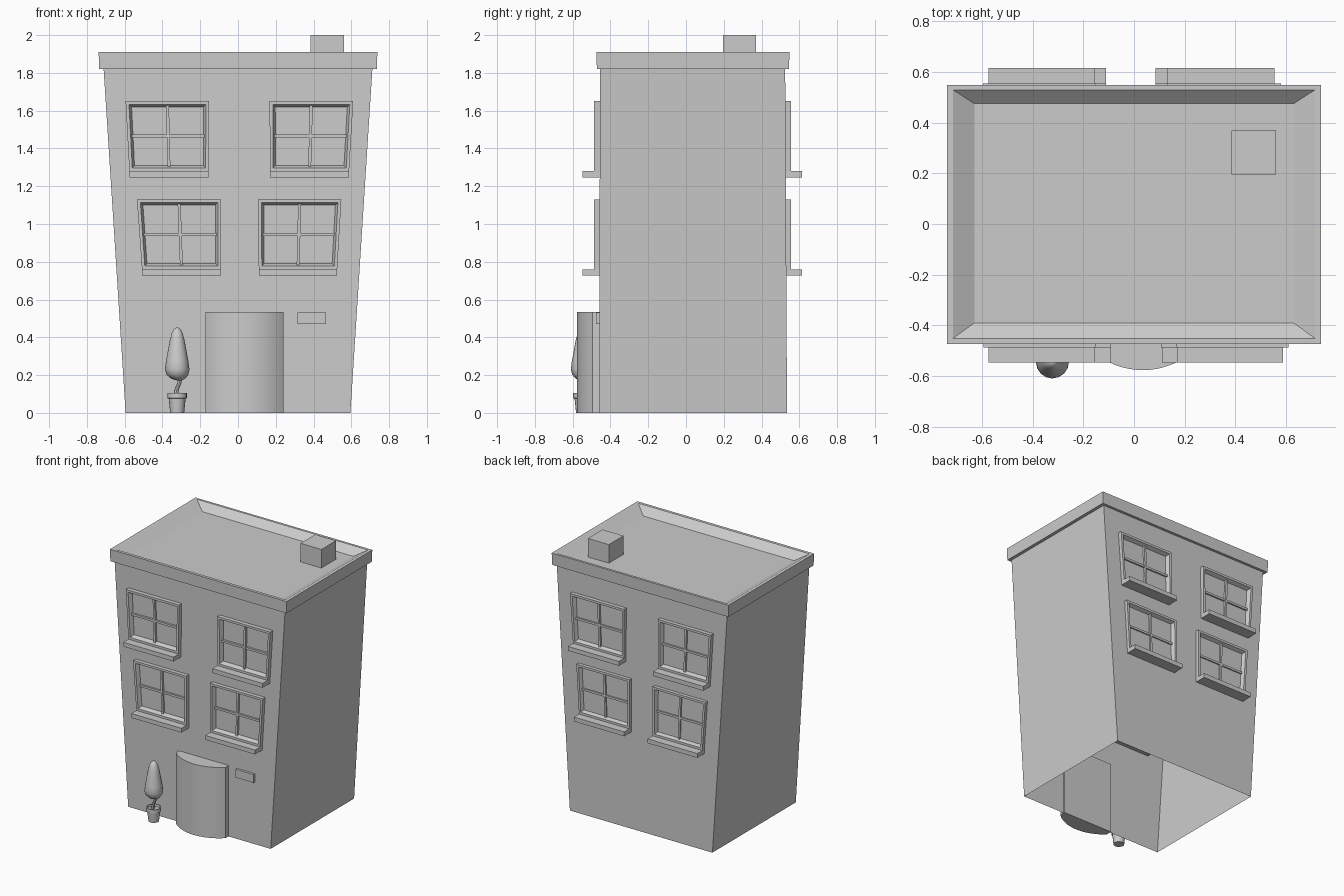
import bpy, bmesh, math
from mathutils import Vector

if "Cube" in bpy.data.objects:
    bpy.data.objects.remove(bpy.data.objects["Cube"])

grey = bpy.data.materials.new("plain_grey")
grey.use_nodes = True
COLOUR = (0.6, 0.6, 0.6, 1)
grey.diffuse_color = COLOUR
grey.node_tree.nodes["Principled BSDF"].inputs["Base Color"].default_value = COLOUR

FRONT, BACK = -0.457, 0.525


def loft(name, rings, start=True, end=True, closed=False, smooth=False):
    """Skin a list of equal-length point rings, with optional caps."""
    bm = bmesh.new()
    rows = [[bm.verts.new(p) for p in ring] for ring in rings]
    pairs = list(zip(rows, rows[1:]))
    if closed:
        pairs.append((rows[-1], rows[0]))
    n = len(rows[0])
    for a, b in pairs:
        for i in range(n):
            j = (i + 1) % n
            bm.faces.new((a[i], a[j], b[j], b[i]))
    if start and not closed:
        bm.faces.new(rows[0][::-1])
    if end and not closed:
        bm.faces.new(rows[-1])
    bmesh.ops.recalc_face_normals(bm, faces=bm.faces)
    mesh = bpy.data.meshes.new(name)
    bm.to_mesh(mesh)
    bm.free()
    mesh.materials.append(grey)
    obj = bpy.data.objects.new(name, mesh)
    bpy.context.collection.objects.link(obj)
    if smooth:
        bpy.ops.object.select_all(action='DESELECT')
        obj.select_set(True)
        bpy.context.view_layer.objects.active = obj
        bpy.ops.object.shade_smooth_by_angle(angle=math.radians(40))
    return obj


def rect(x, y0, y1, z):
    return [(-x, y0, z), (x, y0, z), (x, y1, z), (-x, y1, z)]


def box(name, x0, x1, y0, y1, z0, z1):
    return loft(name, [[(x0, y0, z), (x1, y0, z), (x1, y1, z), (x0, y1, z)]
                       for z in (z0, z1)])


def lathe(name, profile, sides=16):
    """profile: (centre x, centre y, radius, z) stations."""
    rings = [[(cx + r * math.cos(2 * math.pi * i / sides),
               cy + r * math.sin(2 * math.pi * i / sides), z)
              for i in range(sides)] for cx, cy, r, z in profile]
    return loft(name, rings, smooth=True)


# Flared walls, open underneath
loft("walls", [rect(0.595, -0.46, 0.535, 0), rect(0.712, -0.455, 0.525, 1.83)],
     start=False, end=False)

# Cornice with a sunken roof
loft("roof", [rect(0.70, -0.445, 0.515, 1.82), rect(0.735, -0.472, 0.545, 1.82),
              rect(0.738, -0.474, 0.548, 1.91), rect(0.715, -0.452, 0.53, 1.91),
              rect(0.63, -0.39, 0.475, 1.86)])
box("chimney", 0.385, 0.56, 0.195, 0.37, 1.84, 2.0)


# Windows: slanted frame, glazing bars and a sill through the wall
def window(name, side, x_top, x_bottom, z0, height=0.37):
    wall = FRONT if side < 0 else BACK

    def point(u, v, d):
        left = x_bottom[0] + (x_top[0] - x_bottom[0]) * v
        right = x_bottom[1] + (x_top[1] - x_bottom[1]) * v
        return (left + (right - left) * u, wall + side * d, z0 + height * v)

    def quad(u0, u1, v0, v1, d):
        return [point(u0, v0, d), point(u1, v0, d), point(u1, v1, d), point(u0, v1, d)]

    def inset(t, d):
        u, v = t / (x_top[1] - x_top[0]), t / height
        return quad(u, 1 - u, v, 1 - v, d)

    loft(name + "_frame", [inset(0, -0.01), inset(0, 0.03), inset(0.017, 0.03),
                           inset(0.03, 0.002), inset(0.03, -0.01)], closed=True)
    half = 0.008
    u, v = half / (x_top[1] - x_top[0]), half / height
    loft(name + "_upright_bar", [quad(0.5 - u, 0.5 + u, 0.05, 0.95, d)
                                 for d in (-0.01, 0.016)])
    loft(name + "_cross_bar", [quad(0.05, 0.95, 0.5 - v, 0.5 + v, d)
                               for d in (-0.01, 0.014)])
    ys = sorted((wall - side * 0.025, wall + side * 0.09))
    box(name + "_sill", *x_bottom, *ys, z0 - 0.033, z0)


UPPER, LOWER = 1.28, 0.76
window("front_upper_right_window", -1, (-0.595, -0.153), (-0.575, -0.155), UPPER)
window("front_upper_left_window", -1, (0.167, 0.61), (0.17, 0.588), UPPER)
window("front_lower_right_window", -1, (-0.535, -0.09), (-0.508, -0.09), LOWER)
window("front_lower_left_window", -1, (0.107, 0.547), (0.11, 0.525), LOWER)
window("back_upper_right_window", 1, (-0.597, -0.153), (-0.575, -0.155), UPPER)
window("back_upper_left_window", 1, (0.13, 0.58), (0.13, 0.555), UPPER)
window("back_lower_right_window", 1, (-0.55, -0.11), (-0.525, -0.11), LOWER)
window("back_lower_left_window", 1, (0.085, 0.527), (0.085, 0.505), LOWER)

# Bowed door block and wall plate
DOOR_X, HALF, RADIUS = 0.035, 0.207, 0.3027
swing = math.asin(HALF / RADIUS)
arc = []
for i in range(17):
    a = -swing + 2 * swing * i / 16
    arc.append((DOOR_X + RADIUS * math.sin(a), -0.577 + RADIUS * (1 - math.cos(a))))
plan = arc + [(DOOR_X + HALF, -0.45), (DOOR_X - HALF, -0.45)]
loft("door", [[(x, y, z) for x, y in plan] for z in (0, 0.535)], smooth=True)
box("wall_plate", 0.315, 0.465, -0.477, -0.45, 0.47, 0.532)

# Potted tree
PX, PY = -0.322, -0.545
lathe("pot", [(PX, PY, r, z) for r, z in
              ((0.037, 0), (0.045, 0.076), (0.052, 0.078), (0.052, 0.105),
               (0.044, 0.105), (0.042, 0.09))])
lathe("trunk", [(PX - 0.008, PY, 0.013, 0.08), (PX - 0.004, PY, 0.012, 0.12),
                (PX + 0.012, PY, 0.011, 0.16), (PX + 0.016, PY, 0.011, 0.19)], 8)
lathe("foliage", [(PX + dx, PY, r, z) for dx, r, z in
                  ((0.012, 0.006, 0.17), (0.006, 0.036, 0.18), (0.001, 0.057, 0.202),
                   (0, 0.065, 0.23), (0, 0.059, 0.275), (0, 0.049, 0.33),
                   (0, 0.039, 0.385), (0, 0.028, 0.425), (0, 0.014, 0.447),
                   (0, 0.003, 0.452))])
